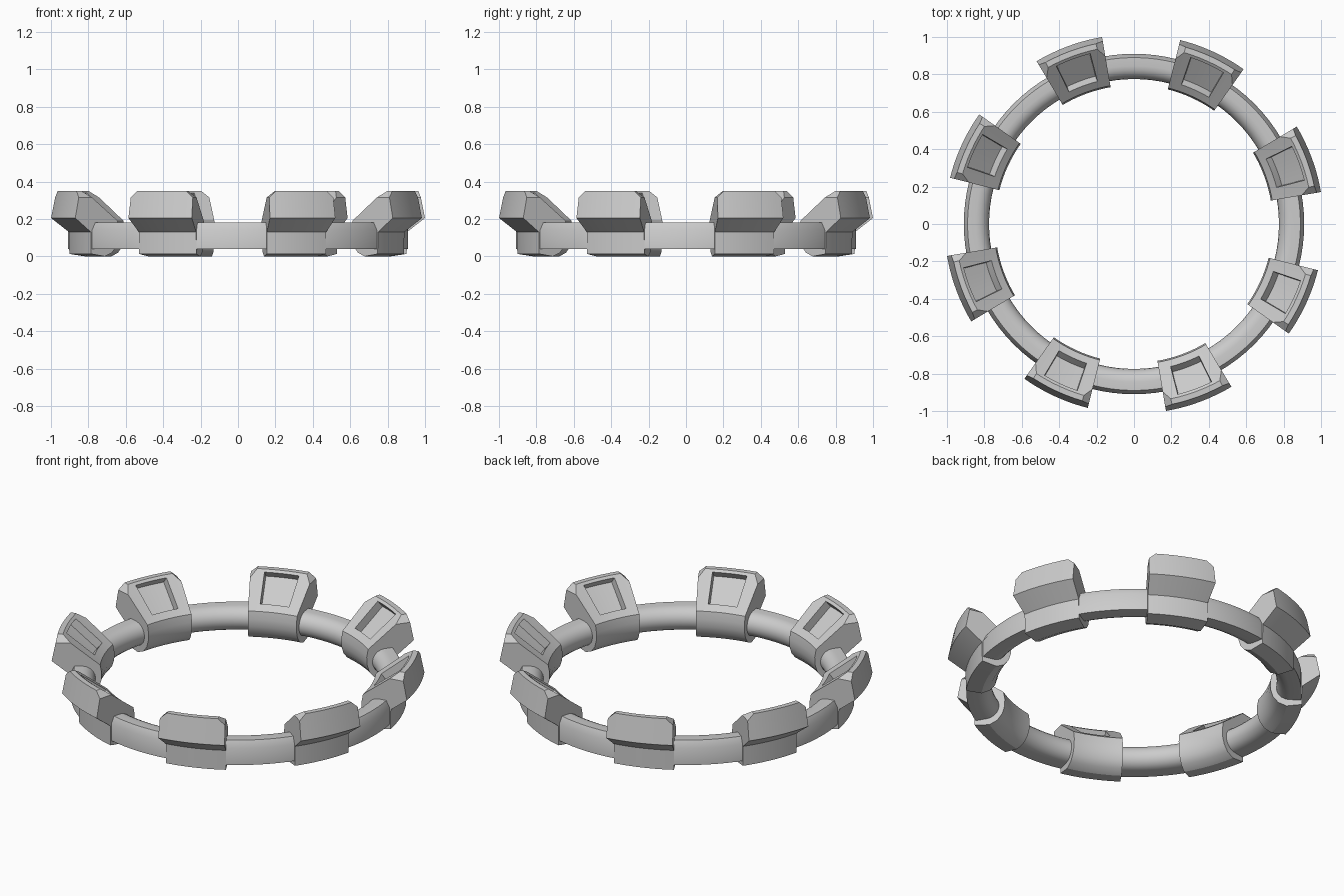
import bpy, bmesh
from math import sin, cos, pi, radians
from mathutils import Vector

if "Cube" in bpy.data.objects:
    bpy.data.objects.remove(bpy.data.objects["Cube"])


def finish(bm, name, angle=30):
    bmesh.ops.recalc_face_normals(bm, faces=bm.faces[:])
    me = bpy.data.meshes.new(name)
    bm.to_mesh(me)
    bm.free()
    ob = bpy.data.objects.new(name, me)
    bpy.context.collection.objects.link(ob)
    bpy.ops.object.select_all(action='DESELECT')
    ob.select_set(True)
    bpy.context.view_layer.objects.active = ob
    bpy.ops.object.shade_smooth_by_angle(angle=radians(angle))
    return ob


def sweep(sections, closed):
    """Join (angle, [(r, z), ...]) sections around the z axis."""
    bm = bmesh.new()
    rows = [[bm.verts.new((r * cos(a), r * sin(a), z)) for r, z in prof]
            for a, prof in sections]
    n, grid = len(rows[0]), []
    for i in range(len(rows) - (0 if closed else 1)):
        p, q = rows[i], rows[(i + 1) % len(rows)]
        grid.append([bm.faces.new((p[j], p[(j + 1) % n], q[(j + 1) % n], q[j]))
                     for j in range(n)])
    if not closed:
        bm.faces.new(rows[0])
        bm.faces.new(rows[-1])
    return bm, grid


# Ring: rounded inside, flat band with a bevelled top edge outside
arc = [(0.845 + 0.07 * cos(t), 0.11 + 0.07 * sin(t))
       for t in (pi / 2 + pi * i / 10 for i in range(11))]
ring_profile = arc + [(0.91, 0.04), (0.91, 0.14), (0.89, 0.18)]
bm, _ = sweep([(2 * pi * i / 96, ring_profile) for i in range(96)], True)
finish(bm, "ring")

# Block cross-section: clamp round the ring with a sloping display on top
slope = lambda r: (r, 0.19 + (r - 0.75) * 0.16 / 0.205)
clamp = [(0.742, 0.145), (0.743, 0.10), (0.757, 0.055), (0.785, 0.02),
         (0.83, 0.0), (0.915, 0.013), (0.917, 0.13), (1.014, 0.205)]


def block_profile(end):
    top = ([slope(0.91), slope(0.895)] if end else [slope(0.955), slope(0.94)])
    outer = (0.992, 0.315) if end else (0.985, 0.35)
    return [outer] + top + [slope(0.787), slope(0.75)] + clamp


angles = [-10.6, -8.4, -5.9, -3, 0, 3, 5.9, 8.4, 10.6]
for k in range(8):
    bm, grid = sweep([(radians(a), block_profile(abs(a) > 10)) for a in angles], False)
    bmesh.ops.recalc_face_normals(bm, faces=bm.faces[:])
    # Sunken panel in the sloping face
    panel = [grid[i][2] for i in range(2, 6)]
    ext = bmesh.ops.extrude_face_region(bm, geom=panel)
    verts = [g for g in ext['geom'] if isinstance(g, bmesh.types.BMVert)]
    bmesh.ops.translate(bm, verts=verts, vec=Vector((0.03, 0, -0.038)))
    bmesh.ops.delete(bm, geom=[f for f in panel if f.is_valid], context='FACES')
    block = finish(bm, f"block_{k + 1}")
    block.rotation_euler.z = radians(20.3 + 45 * k)
